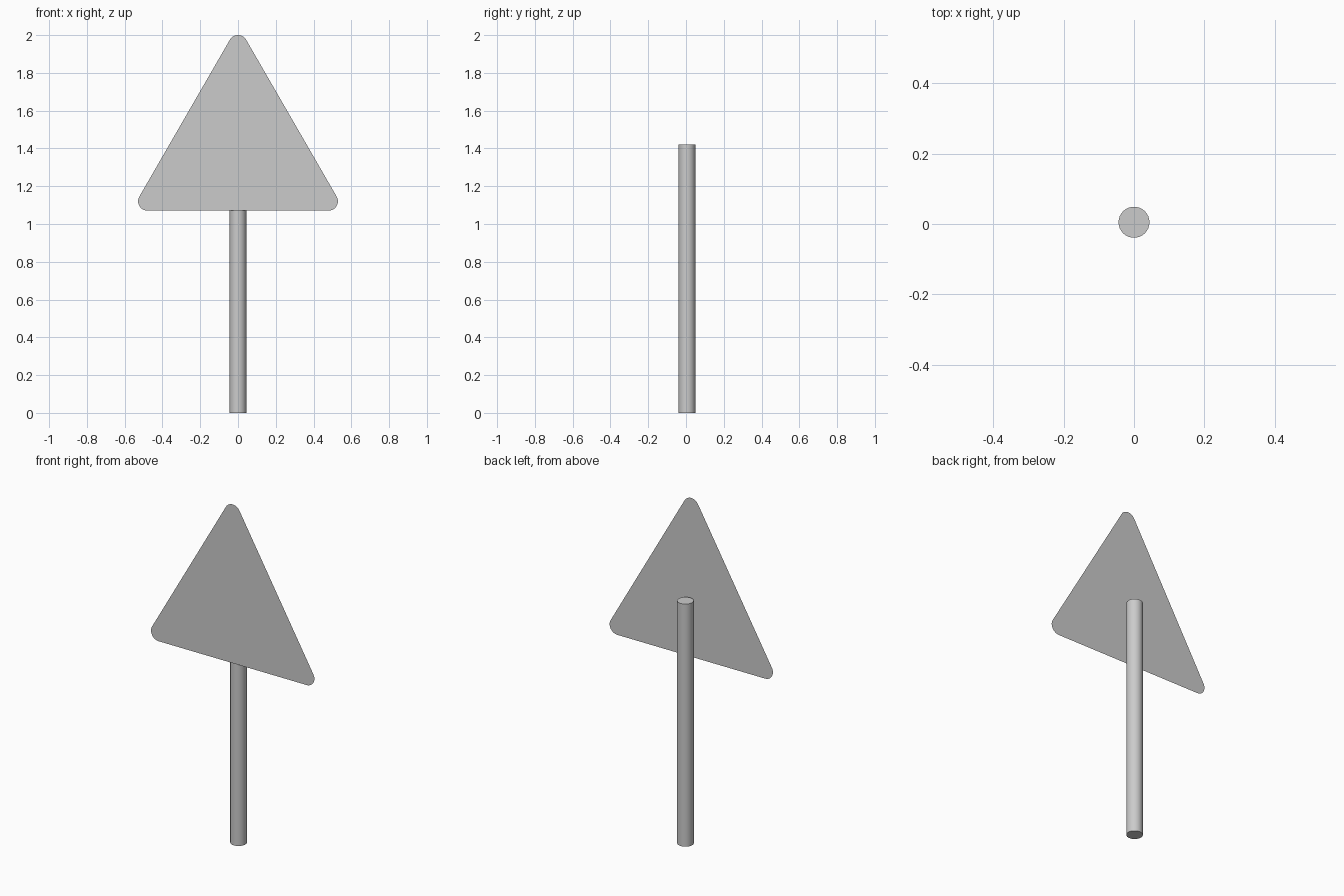
import bpy, bmesh, math

cube = bpy.data.objects.get("Cube")
if cube:
    bpy.data.objects.remove(cube, do_unlink=True)

grey = bpy.data.materials.new("plain grey")
grey.use_nodes = True
colour = (0.6, 0.6, 0.6, 1)
grey.diffuse_color = colour
grey.node_tree.nodes["Principled BSDF"].inputs["Base Color"].default_value = colour

SIGN_Y, CENTRE_Z = -0.049, 1.397


def rounded_triangle(bm, reach, radius, steps=12):
    """Ring of vertices: triangle with rounded corners, point up."""
    ring = []
    for corner in range(3):
        middle = math.radians(90 + 120 * corner)
        for i in range(steps + 1):
            a = middle + math.radians(120) * (i / steps - 0.5)
            x = reach * math.cos(middle) + radius * math.cos(a)
            z = reach * math.sin(middle) + radius * math.sin(a)
            ring.append(bm.verts.new((x, SIGN_Y, CENTRE_Z + z)))
    return ring


# Sign plate: a thin sheet with nested rim, border and centre panel
bm = bmesh.new()
rings = [rounded_triangle(bm, reach, radius)
         for reach, radius in ((0.553, 0.05), (0.553, 0.035), (0.42, 0.01))]
for outer, inner in zip(rings, rings[1:]):
    n = len(outer)
    for i in range(n):
        j = (i + 1) % n
        bm.faces.new((outer[i], inner[i], inner[j], outer[j]))
bm.faces.new(rings[-1][::-1])
bm.normal_update()
for face in bm.faces:
    if face.normal.y > 0:
        face.normal_flip()
mesh = bpy.data.meshes.new("sign_plate")
bm.to_mesh(mesh)
bm.free()
mesh.materials.append(grey)
plate = bpy.data.objects.new("sign_plate", mesh)
bpy.context.collection.objects.link(plate)

# Post: round, capped at both ends, standing just behind the plate
bpy.ops.mesh.primitive_cylinder_add(vertices=32, radius=0.044, depth=1.42,
                                    location=(0, 0.005, 0.71))
post = bpy.context.object
post.name = "post"
post.data.materials.append(grey)
bpy.ops.object.shade_smooth_by_angle(angle=math.radians(40))
